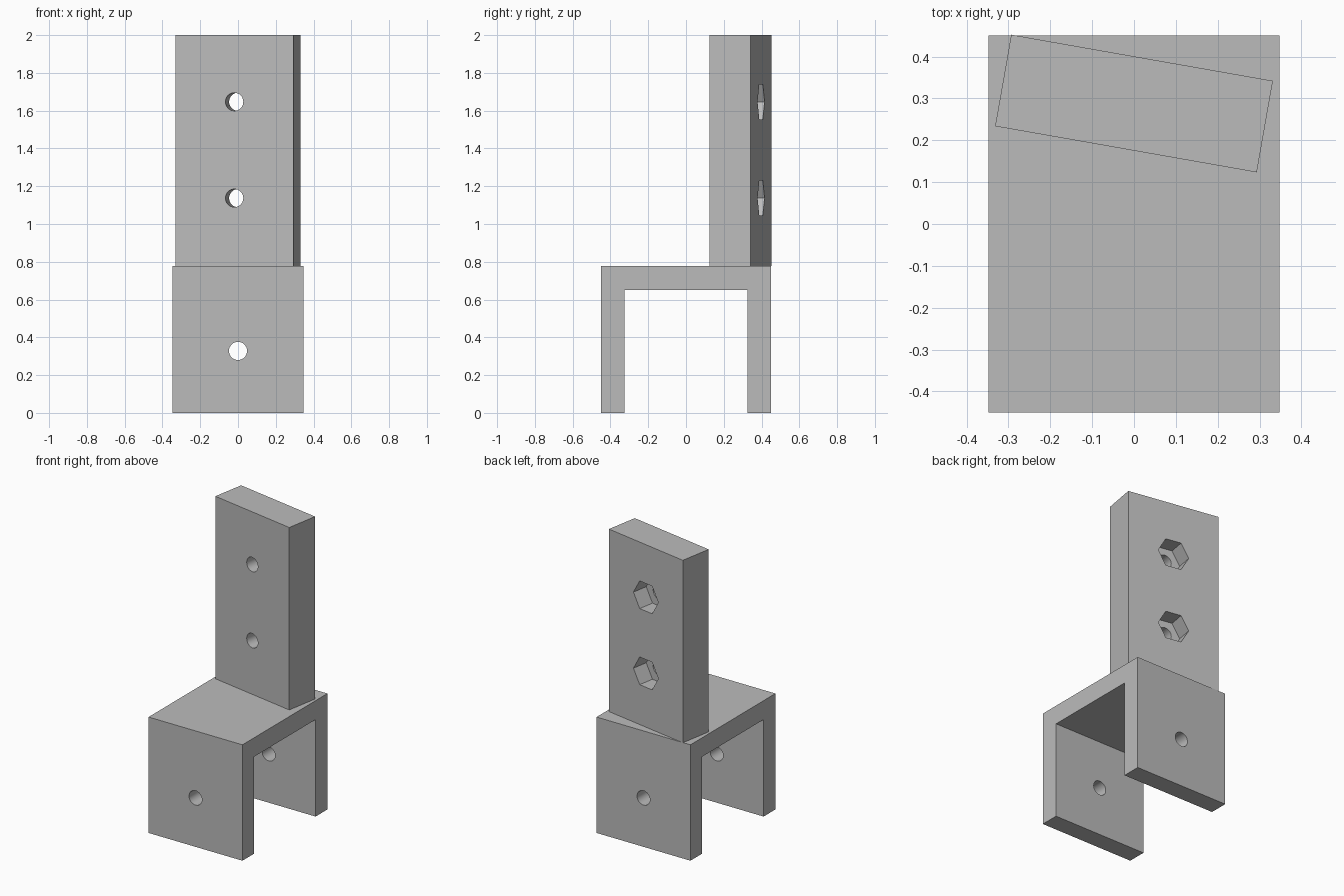
import bpy
import math
from mathutils import Matrix, Vector

cube = bpy.data.objects.get("Cube")
if cube:
    bpy.data.objects.remove(cube, do_unlink=True)

# One plain grey for the whole part
grey = bpy.data.materials.new("plain_grey")
grey.use_nodes = True
colour = (0.5, 0.5, 0.5, 1)
grey.diffuse_color = colour
grey.node_tree.nodes["Principled BSDF"].inputs["Base Color"].default_value = colour

HALF_X, HALF_Y, PLATE_TOP = 0.348, 0.45, 0.777
INNER_Y, INNER_TOP = 0.325, 0.65
HOLE_R = 0.048
WIDTH, THICK, TOP = 0.635, 0.222, 2.0
POCKET_DEPTH, POCKET_R = 0.11, 0.107


def extrude_profile(name, points, half_x):
    """Solid from a (y, z) outline, extruded along x."""
    n = len(points)
    verts = [(x, y, z) for x in (-half_x, half_x) for y, z in points]
    faces = [tuple(reversed(range(n))), tuple(range(n, 2 * n))]
    faces += [(i, (i + 1) % n, n + (i + 1) % n, n + i) for i in range(n)]
    mesh = bpy.data.meshes.new(name)
    mesh.from_pydata(verts, [], faces)
    mesh.materials.append(grey)
    obj = bpy.data.objects.new(name, mesh)
    bpy.context.collection.objects.link(obj)
    return obj


def bore(target, name, sides, radius, centre, length):
    """Cut a prism lying along the local y axis of the target."""
    bpy.ops.mesh.primitive_cylinder_add(vertices=sides, radius=radius, depth=length)
    cutter = bpy.context.object
    cutter.name = name
    # Two corners of a hexagon point sideways
    spin = Matrix.Rotation(math.pi / 2, 4, "Z")
    cutter.data.transform(Matrix.Rotation(math.pi / 2, 4, "X") @ spin)
    cutter.matrix_world = target.matrix_basis @ Matrix.Translation(Vector(centre))
    cutter.data.materials.append(grey)
    cutter.hide_render = True
    cutter.hide_set(True)
    cut = target.modifiers.new(name, "BOOLEAN")
    cut.operation = "DIFFERENCE"
    cut.solver = "EXACT"
    cut.object = cutter
    return cutter


def finish(obj, cutters):
    """Apply the cuts, drop the cutters, smooth the bores."""
    bpy.ops.object.select_all(action="DESELECT")
    obj.select_set(True)
    bpy.context.view_layer.objects.active = obj
    for mod in list(obj.modifiers):
        bpy.ops.object.modifier_apply(modifier=mod.name)
    for cutter in cutters:
        bpy.data.objects.remove(cutter, do_unlink=True)
    bpy.ops.object.shade_smooth_by_angle(angle=math.radians(30))


# Saddle bracket: upside-down U with a pin hole through both legs
outline = [(-HALF_Y, 0), (-INNER_Y, 0), (-INNER_Y, INNER_TOP), (INNER_Y, INNER_TOP),
           (INNER_Y, 0), (HALF_Y, 0), (HALF_Y, PLATE_TOP), (-HALF_Y, PLATE_TOP)]
bracket = extrude_profile("saddle_bracket", outline, HALF_X)
finish(bracket, [bore(bracket, "pin_hole", 32, HOLE_R, (0, 0, 0.328), 2)])

# Upright plate: turned slightly, with bolt holes and hexagonal nut pockets
half = THICK / 2
outline = [(-half, PLATE_TOP), (half, PLATE_TOP), (half, TOP), (-half, TOP)]
upright = extrude_profile("upright_plate", outline, WIDTH / 2)
upright.location = (0, 0.288, 0)
upright.rotation_euler.z = math.radians(-10)
bpy.context.view_layer.update()
cutters = []
for z in (1.137, 1.647):
    cutters.append(bore(upright, "bolt_hole", 32, HOLE_R, (0, 0, z), 1))
    cutters.append(bore(upright, "nut_pocket", 6, POCKET_R, (0, half, z), 2 * POCKET_DEPTH))
finish(upright, cutters)
